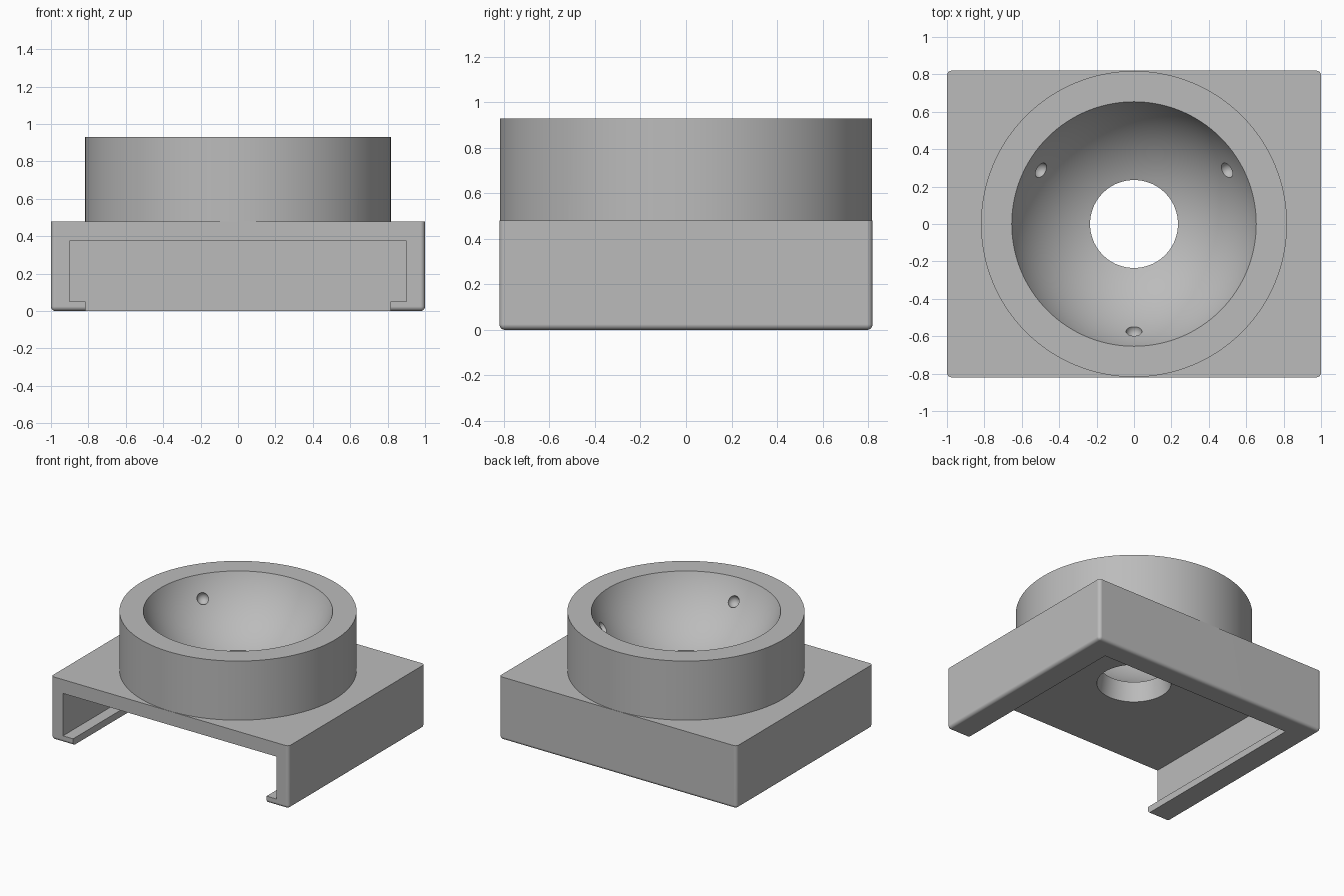
import bpy, bmesh, math
from mathutils import Matrix, Vector

if "Cube" in bpy.data.objects:
    bpy.data.objects.remove(bpy.data.objects["Cube"])

# Single material
grey = bpy.data.materials.new("plain grey")
grey.use_nodes = True
colour = (0.5, 0.5, 0.5, 1)
grey.diffuse_color = colour
grey.node_tree.nodes["Principled BSDF"].inputs["Base Color"].default_value = colour

HALF_X, HALF_Y, BASE_TOP, RIM_TOP = 1.0, 0.82, 0.48, 0.93
BOWL_R, BOWL_Z = 0.70, 1.18


def finish(name, bm):
    bmesh.ops.recalc_face_normals(bm, faces=bm.faces)
    mesh = bpy.data.meshes.new(name)
    bm.to_mesh(mesh)
    bm.free()
    mesh.materials.append(grey)
    obj = bpy.data.objects.new(name, mesh)
    bpy.context.collection.objects.link(obj)
    return obj


def revolve(name, profile, steps=128):
    """Spin a closed (radius, z) profile around the z axis."""
    bm = bmesh.new()
    verts = [bm.verts.new((r, 0, z)) for r, z in profile]
    edges = [bm.edges.new(pair) for pair in zip(verts, verts[1:])]
    bmesh.ops.spin(bm, geom=verts + edges, axis=(0, 0, 1), cent=(0, 0, 0),
                   angle=math.tau, steps=steps)
    bmesh.ops.remove_doubles(bm, verts=bm.verts, dist=1e-5)
    return finish(name, bm)


def combine(target, tool, operation):
    mod = target.modifiers.new(tool.name, "BOOLEAN")
    mod.object, mod.operation, mod.solver = tool, operation, "EXACT"
    bpy.context.view_layer.objects.active = target
    bpy.ops.object.modifier_apply(modifier=mod.name)
    bpy.data.objects.remove(tool)


# Base block, rounded on its upright and bottom edges
bm = bmesh.new()
size = Matrix.Diagonal((2 * HALF_X, 2 * HALF_Y, BASE_TOP, 1))
bmesh.ops.create_cube(bm, size=1, matrix=Matrix.Translation((0, 0, BASE_TOP / 2)) @ size)
soft = [e for e in bm.edges if min(v.co.z for v in e.verts) < 0.01]
bmesh.ops.bevel(bm, geom=soft, offset=0.025, segments=5, profile=0.5, affect="EDGES")
body = finish("ball_holder", bm)

# Round collar on top
collar = revolve("collar", [(0, 0.43), (0.818, 0.43), (0.818, RIM_TOP), (0, RIM_TOP)])
combine(body, collar, "UNION")

# Lipped slot, open at the front and below
half = [(0.815, -0.1), (0.815, 0.052), (0.90, 0.052), (0.90, 0.375)]
outline = half + [(-x, z) for x, z in reversed(half)]
bm = bmesh.new()
face = bm.faces.new([bm.verts.new((x, -1, z)) for x, z in outline])
back = bmesh.ops.extrude_face_region(bm, geom=[face])["geom"]
bmesh.ops.translate(bm, vec=(0, 1.66, 0),
                    verts=[g for g in back if isinstance(g, bmesh.types.BMVert)])
combine(body, finish("slot", bm), "DIFFERENCE")

# Spherical bowl running into a flared through hole
low, high = math.asin(0.235 / BOWL_R), math.acos((BOWL_Z - 1.0) / BOWL_R)
profile = [(0, 0.30), (0.268, 0.30)]
for i in range(33):
    a = low + (high - low) * i / 32
    profile.append((BOWL_R * math.sin(a), BOWL_Z - BOWL_R * math.cos(a)))
profile.append((0, 1.0))
combine(body, revolve("bowl", profile), "DIFFERENCE")

# Three bearing sockets in the bowl wall
ring = 0.575
depth = BOWL_Z - math.sqrt(BOWL_R ** 2 - ring ** 2)
for degrees in (30, 150, 270):
    a = math.radians(degrees)
    spot = Vector((ring * math.cos(a), ring * math.sin(a), depth))
    bm = bmesh.new()
    bmesh.ops.create_uvsphere(bm, u_segments=24, v_segments=16, radius=0.043,
                              matrix=Matrix.Translation(spot))
    combine(body, finish("socket", bm), "DIFFERENCE")

# Smooth curves, crisp edges, flat large faces
bpy.ops.object.select_all(action="DESELECT")
body.select_set(True)
bpy.context.view_layer.objects.active = body
bpy.ops.object.shade_smooth_by_angle(angle=math.radians(25))
weighted = body.modifiers.new("flat faces", "WEIGHTED_NORMAL")
weighted.keep_sharp = True
